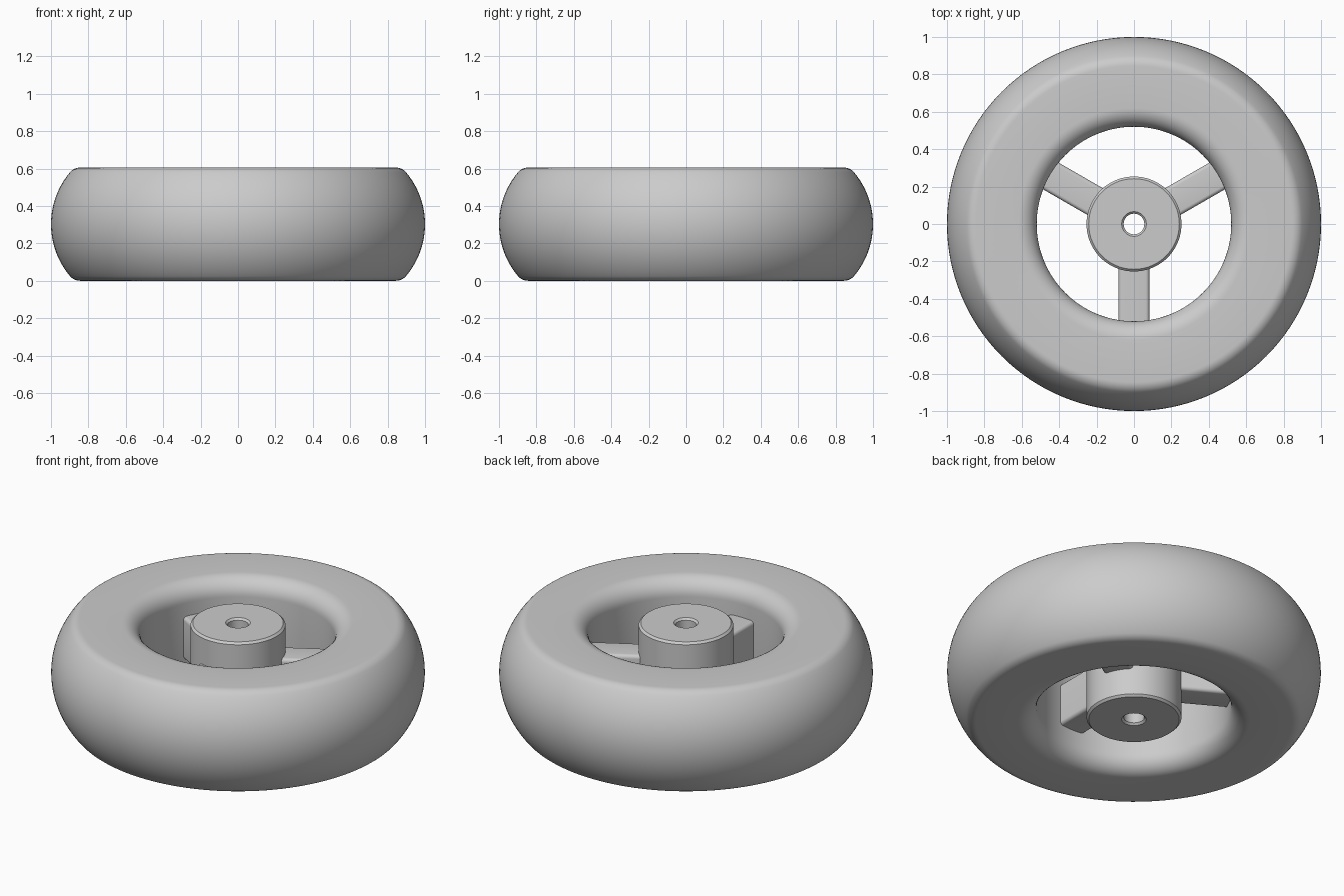
import bpy, bmesh
from math import sin, cos, pi, asin, sqrt, radians
from mathutils import Matrix

cube = bpy.data.objects.get("Cube")
if cube:
    bpy.data.objects.remove(cube, do_unlink=True)

grey = bpy.data.materials.new("light_grey")
grey.use_nodes = True
grey.diffuse_color = (0.6, 0.6, 0.6, 1)
grey.node_tree.nodes["Principled BSDF"].inputs["Base Color"].default_value = (0.6, 0.6, 0.6, 1)

MID = 0.3025          # mid height of the wheel
HALF = 0.3025         # half of the tyre width


def add_object(name, bm):
    bmesh.ops.recalc_face_normals(bm, faces=bm.faces)
    mesh = bpy.data.meshes.new(name)
    bm.to_mesh(mesh)
    bm.free()
    mesh.materials.append(grey)
    obj = bpy.data.objects.new(name, mesh)
    bpy.context.collection.objects.link(obj)
    bpy.ops.object.select_all(action='DESELECT')
    obj.select_set(True)
    bpy.context.view_layer.objects.active = obj
    bpy.ops.object.shade_smooth_by_angle(angle=radians(30))
    return obj


def lathe(name, half_profile, segments):
    """Revolve an upper half profile (radius, height above mid), mirrored below."""
    loop = half_profile + [(r, -z) for r, z in reversed(half_profile) if z > 1e-6]
    bm = bmesh.new()
    rings = [[bm.verts.new((r * cos(2 * pi * i / segments), r * sin(2 * pi * i / segments), MID + z))
              for i in range(segments)] for r, z in loop]
    for a, b in zip(rings, rings[1:] + rings[:1]):
        for i in range(segments):
            j = (i + 1) % segments
            bm.faces.new((a[i], a[j], b[j], b[i]))
    return add_object(name, bm)


def arc(cr, cz, radius, start, end, steps):
    angles = [start + (end - start) * i / steps for i in range(steps + 1)]
    return [(cr + radius * cos(a), cz + radius * sin(a)) for a in angles]


# Tyre: curved tread, rounded shoulders, flat sidewalls, rounded bore edge
tread, shoulder, bore, lip = 0.43, 0.07, 0.52, 0.1
tread_r = 1 - tread
shoulder_z = HALF - shoulder
shoulder_r = tread_r + sqrt((tread - shoulder) ** 2 - shoulder_z ** 2)
meet = asin(shoulder_z / (tread - shoulder))
tyre = arc(tread_r, 0, tread, 0, meet, 12)
tyre += arc(shoulder_r, shoulder_z, shoulder, meet, pi / 2, 6)[1:]
tyre += arc(bore + lip, HALF - lip, lip, pi / 2, pi, 10)
lathe("tyre", tyre, 128)

# Hub: chamfered cylinder with a chamfered axle hole
hub_half = 0.292
lathe("hub", [(0.254, hub_half - 0.012), (0.242, hub_half),
              (0.066, hub_half), (0.055, hub_half - 0.011)], 96)

# Spokes: three bars with rounded long edges
inner, outer, width, height = 0.15, 0.56, 0.165, 0.25
for n, angle in enumerate((30, 150, 270), 1):
    bm = bmesh.new()
    bmesh.ops.create_cube(bm, size=1, matrix=Matrix.Translation(((inner + outer) / 2, 0, MID))
                          @ Matrix.Diagonal((outer - inner, width, height, 1)))
    long_edges = [e for e in bm.edges if abs(e.verts[0].co.x - e.verts[1].co.x) > 0.1]
    bmesh.ops.bevel(bm, geom=long_edges, offset=0.02, segments=5, profile=0.5, affect='EDGES')
    bm.transform(Matrix.Rotation(radians(angle), 4, 'Z'))
    add_object(f"spoke_{n}", bm)
